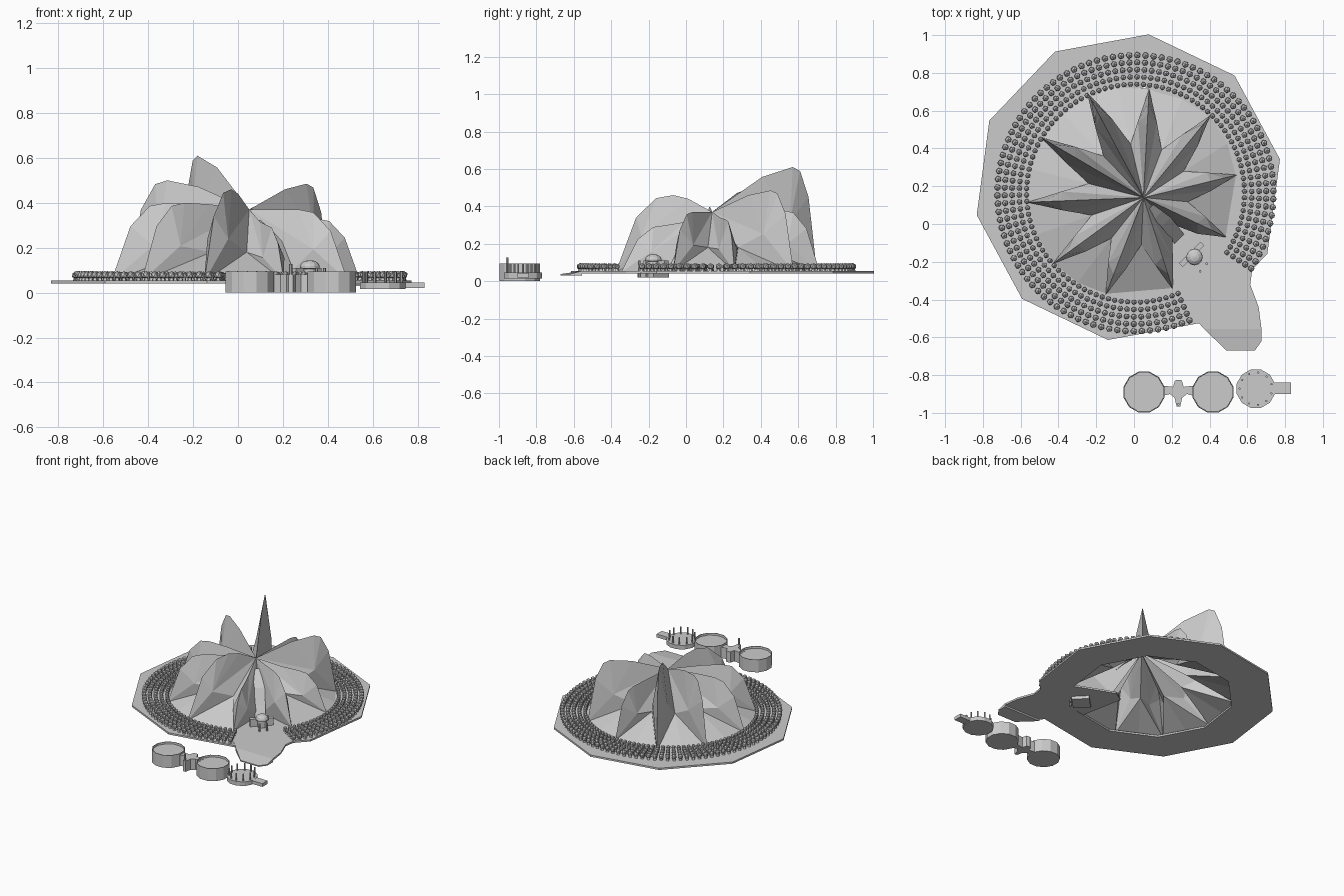
import bpy, bmesh, math
from mathutils import Vector, Matrix

if "Cube" in bpy.data.objects:
    bpy.data.objects.remove(bpy.data.objects["Cube"])


def finish(name, bm):
    bmesh.ops.recalc_face_normals(bm, faces=bm.faces[:])
    me = bpy.data.meshes.new(name)
    bm.to_mesh(me)
    bm.free()
    ob = bpy.data.objects.new(name, me)
    bpy.context.collection.objects.link(ob)
    return ob


def circle(cx, cy, r, n, a0=0.0):
    return [(cx + r * math.cos(a0 + math.tau * i / n),
             cy + r * math.sin(a0 + math.tau * i / n)) for i in range(n)]


def add_prism(bm, pts, z0, z1):
    lo = [bm.verts.new((x, y, z0)) for x, y in pts]
    hi = [bm.verts.new((x, y, z1)) for x, y in pts]
    bm.faces.new(lo[::-1])
    bm.faces.new(hi)
    n = len(pts)
    for i in range(n):
        j = (i + 1) % n
        bm.faces.new((lo[i], lo[j], hi[j], hi[i]))
    return hi


def prism(name, pts, z0, z1):
    bm = bmesh.new()
    add_prism(bm, pts, z0, z1)
    return finish(name, bm)


def lathe(name, cx, cy, profile, n, a0=0.0):
    # profile runs (radius, z) from bottom to top, ends capped
    bm = bmesh.new()
    rings = [[bm.verts.new((x, y, z)) for x, y in circle(cx, cy, r, n, a0)] for r, z in profile]
    for a, b in zip(rings, rings[1:]):
        for i in range(n):
            j = (i + 1) % n
            bm.faces.new((a[i], a[j], b[j], b[i]))
    bm.faces.new(rings[0][::-1])
    bm.faces.new(rings[-1])
    return finish(name, bm)


# ten-sided ground ring, open beneath the mountain
bm = bmesh.new()
A = math.radians(10.4)
loops = [[bm.verts.new((x, y, z)) for x, y in circle(cx, cy, r, 10, A)]
         for cx, cy, r, z in ((-.03, .195, .816, .04), (-.03, .195, .816, .053),
                              (-.015, .18, .55, .053), (-.015, .18, .55, .04))]
for k in range(4):
    a, b = loops[k], loops[(k + 1) % 4]
    for i in range(10):
        j = (i + 1) % 10
        bm.faces.new((a[i], a[j], b[j], b[i]))
finish("ground_ring", bm)

# entrance forecourt with a sloping front lip
bm = bmesh.new()
court = [(.12, .0), (.20, .05), (.50, -.07), (.64, -.15), (.615, -.32), (.66, -.44), (.675, -.555),
         (.37, -.555), (.34, -.52), (.20, -.40)]
add_prism(bm, court, .042, .055)
lip = [(.37, -.555), (.675, -.555), (.675, -.62), (.64, -.67), (.49, -.67)]
for v in add_prism(bm, lip, .03, .055):
    if v.co.y < -.6:
        v.co.z = .038
finish("forecourt", bm)

# mountain: rounded crests radiating from a central saddle
C = Vector((.05, .14, .37))
# tip x, tip y, peak position along the crest, peak height
ridges = [(.08, .715, .65, .38), (.405, .575, .72, .485), (.545, .26, .6, .33),
          (.49, -.07, .5, .37), (.205, -.345, .5, .30), (-.15, -.375, .4, .46),
          (-.43, -.21, .6, .40), (-.565, .115, .6, .40), (-.495, .46, .67, .50),
          (-.25, .70, .77, .61)]
bm = bmesh.new()
top = bm.verts.new(C)
tips = [Vector((r[0], r[1], .05)) for r in ridges]
tip_v = [bm.verts.new(t) for t in tips]
hub = Vector((-.015, .18, .05))
valleys = []
for i in range(10):
    m = (tips[i] + tips[(i + 1) % 10]) / 2
    p = C.lerp(m, .5)
    p.z = .18
    if i == 3:                       # recessed entrance valley
        p = Vector((.20, .0, .056))
    valleys.append(bm.verts.new(p))
    if i != 3:
        foot = bm.verts.new(hub + (m - hub) * (1.0 if i in (2, 4) else 1.05))
        bm.faces.new((tip_v[i], foot, valleys[i]))
        bm.faces.new((foot, tip_v[(i + 1) % 10], valleys[i]))
for i, (tx, ty, f, h) in enumerate(ridges):
    d = tips[i] - C
    side = Vector((-d.y, d.x, 0)).normalized()

    def at(t, z, off=0.0):
        p = C + d * t + side * off
        return bm.verts.new((p.x, p.y, z))
    crest = [top, at(.62 * f, C.z + (h - C.z) * .78), at(f, h), at(f + (1 - f) * .3, h * .965),
             at(f + (1 - f) * .65, h * .74), tip_v[i]]
    for s, v in ((1, valleys[i - 1]), (-1, valleys[i])):
        sh = at(.7, h * .52, s * .05)
        for a, b in zip(crest, crest[1:]):
            bm.faces.new((a, b, sh))
        bm.faces.new((top, sh, v))
        bm.faces.new((sh, tip_v[i], v))
finish("mountain", bm)

# stepped rock fall above the entrance
bm = bmesh.new()
prev = None
w = Vector((.025, .025, 0))
for p in ((.09, .09, .32), (.13, .05, .28), (.17, .01, .23), (.21, -.04, .13), (.24, -.08, .056)):
    row = [bm.verts.new(Vector(p) - w), bm.verts.new(Vector(p) + w)]
    if prev:
        bm.faces.new((prev[0], prev[1], row[1], row[0]))
    prev = row
finish("rock_fall", bm)

# orchard: five curved rows of small round trees, open at the entrance
bm = bmesh.new()
n = 97
for k in range(5):
    r = .731 - .0385 * k
    for i in range(n):
        a = math.radians(-33 + 326 * i / (n - 1))
        x, y = .008 + r * math.cos(a), .163 + r * math.sin(a)
        bmesh.ops.create_icosphere(bm, subdivisions=1, radius=.0185 - .001 * k,
                                   matrix=Matrix.Translation((x, y, .078)))
        bmesh.ops.create_cone(bm, segments=5, radius1=.013, radius2=.008, depth=.018,
                              cap_ends=True, matrix=Matrix.Translation((x, y, .060)))
finish("orchard_trees", bm)

# gatehouse: sunken footing, round hall, dome, flat roof and two front columns
gx, gy = .32, -.175
prism("gate_footing", circle(gx, gy, .085, 4), .02, .042)
lathe("gate_hall", gx, gy, [(.030, .05), (.030, .105), (.044, .108), (.044, .118), (.038, .13),
                            (.024, .14), (.006, .144)], 12)
bm = bmesh.new()
for x, y in ((.35, -.25), (.385, -.21)):
    add_prism(bm, circle(x, y, .007, 6), .02, .11)
finish("gate_columns", bm)
u, v = Vector((.71, .71)), Vector((.71, -.71))
bm = bmesh.new()
for s in (-1, 1):
    c = Vector((gx, gy)) + u * .055 * s - v * .02
    pts = [c + u * a * .025 + v * b * .014 for a, b in ((-1, -1), (1, -1), (1, 1), (-1, 1))]
    add_prism(bm, [tuple(p) for p in pts], .05, .11)
finish("gate_wings", bm)

# twin drums with shallow recessed tops
for name, x in (("left_drum", .053), ("right_drum", .418)):
    lathe(name, x, -.89, [(.112, 0), (.112, .093), (.108, .093), (.107, .078)],
          12, math.radians(15))

# bridge between the drums with a pointed prow and mast
half = [(.0, -.825), (.018, -.828), (.028, -.862), (.09, -.855), (.09, -.912), (.045, -.9),
        (.02, -.92), (.010, -.965)]
outline = [(.235 + x, y) for x, y in half] + [(.235 - x, y) for x, y in half[:0:-1]]
prism("bridge", outline, 0, .08)
prism("bridge_mast", circle(.235, -.955, .007, 6), .07, .127)

# round landing with posts and a side jetty
px, py = .645, -.872
prism("landing", circle(px, py, .105, 12, math.radians(15)), .015, .045)
prism("jetty", [(.73, -.90), (.83, -.90), (.83, -.84), (.73, -.84)], .02, .044)
bm = bmesh.new()
for x, y in circle(px, py, .086, 11, math.radians(16)):
    add_prism(bm, circle(x, y, .006, 6), .04, .095)
finish("landing_posts", bm)
